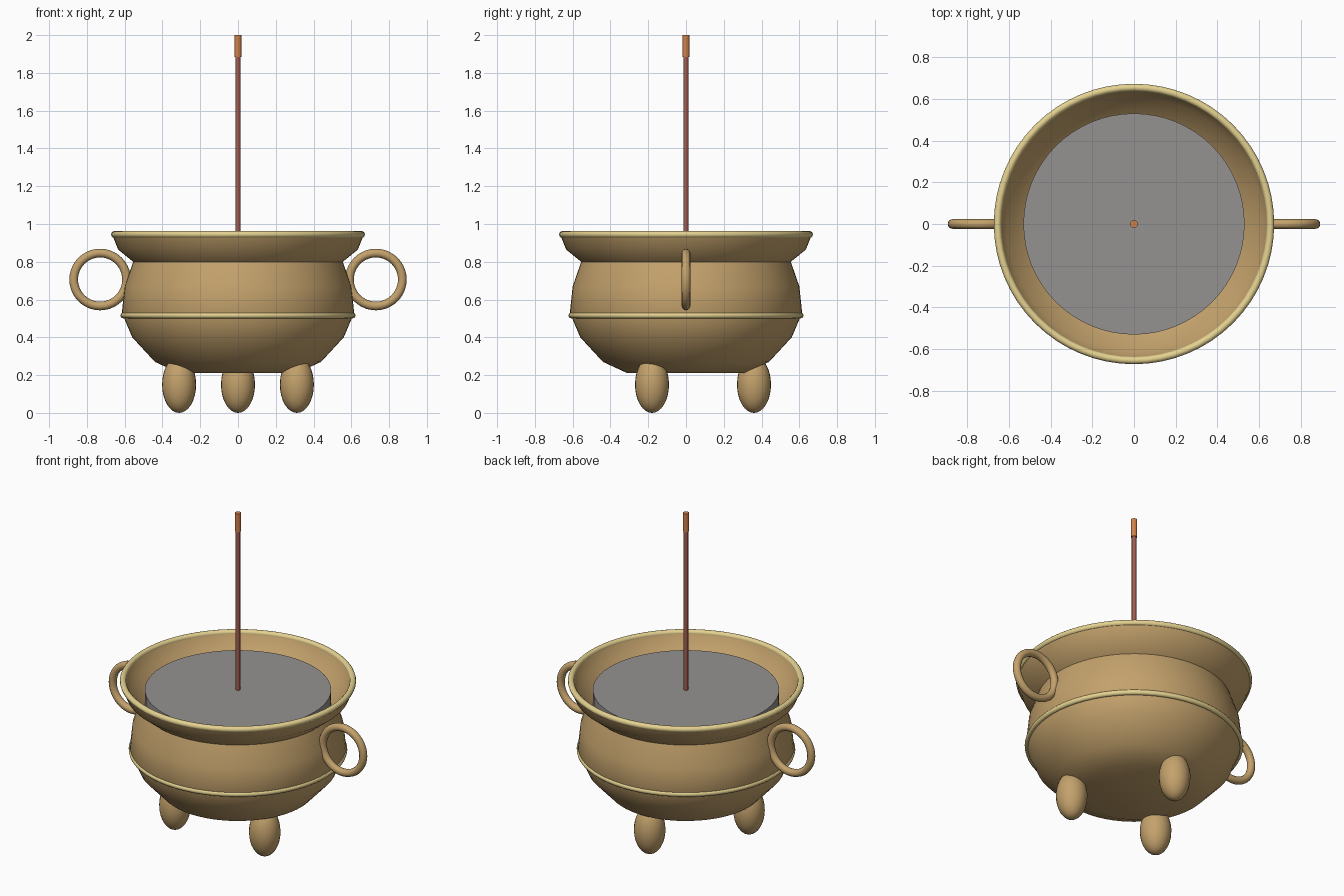
import bpy, bmesh, math
from mathutils import Matrix

if "Cube" in bpy.data.objects:
    bpy.data.objects.remove(bpy.data.objects["Cube"])


def material(name, rgb):
    m = bpy.data.materials.new(name)
    m.diffuse_color = (*rgb, 1)
    m.use_nodes = True
    m.node_tree.nodes["Principled BSDF"].inputs["Base Color"].default_value = m.diffuse_color
    return m


bronze = material("bronze", (0.55, 0.36, 0.15))
gold = material("pale_gold", (0.78, 0.64, 0.28))
ash_grey = material("ash_grey", (0.30, 0.29, 0.28))
stick_red = material("stick_red", (0.35, 0.11, 0.08))
tip_orange = material("tip_orange", (0.65, 0.22, 0.07))


def finish(ob, name, mat, angle=40):
    ob.name = name
    ob.data.materials.append(mat)
    bpy.ops.object.select_all(action='DESELECT')
    ob.select_set(True)
    bpy.context.view_layer.objects.active = ob
    bpy.ops.object.shade_smooth_by_angle(angle=math.radians(angle))
    return ob


def lathe(name, profile, mat, steps=64):
    bm = bmesh.new()
    verts = [bm.verts.new((r, 0, z)) for r, z in profile]
    edges = [bm.edges.new(p) for p in zip(verts, verts[1:])]
    bmesh.ops.spin(bm, geom=verts + edges, cent=(0, 0, 0), axis=(0, 0, 1),
                   angle=math.tau, steps=steps)
    bmesh.ops.remove_doubles(bm, verts=bm.verts, dist=1e-5)
    bmesh.ops.recalc_face_normals(bm, faces=bm.faces)
    me = bpy.data.meshes.new(name)
    bm.to_mesh(me)
    bm.free()
    ob = bpy.data.objects.new(name, me)
    bpy.context.collection.objects.link(ob)
    return finish(ob, name, mat, 60)


def torus(name, loc, major, minor, mat, rot=(0, 0, 0), segs=64):
    bpy.ops.mesh.primitive_torus_add(location=loc, rotation=rot, major_radius=major,
                                     minor_radius=minor, major_segments=segs, minor_segments=12)
    return finish(bpy.context.object, name, mat)


def cylinder(name, r, z0, z1, mat, sides=16):
    bpy.ops.mesh.primitive_cylinder_add(vertices=sides, radius=r, depth=z1 - z0,
                                        location=(0, 0, (z0 + z1) / 2))
    return finish(bpy.context.object, name, mat)


# Bowl: outer wall up to the flared lip, then the inner wall back down
lathe("bowl", [(0, 0.21), (0.31, 0.21), (0.44, 0.27), (0.56, 0.40), (0.615, 0.53),
               (0.60, 0.67), (0.555, 0.80), (0.635, 0.865), (0.665, 0.94), (0.64, 0.95),
               (0.61, 0.885), (0.525, 0.81), (0.56, 0.67), (0.575, 0.53), (0.52, 0.42),
               (0.42, 0.31), (0.30, 0.25), (0, 0.25)], bronze)

# Raised trims
torus("rim_trim", (0, 0, 0.945), 0.654, 0.018, gold)
torus("belly_trim", (0, 0, 0.516), 0.606, 0.016, gold)

# Ring handles
for side, x in (("left", -0.73), ("right", 0.73)):
    torus(side + "_handle", (x, 0, 0.706), 0.14, 0.023, bronze, (math.pi / 2, 0, 0), 40)

# Three egg-shaped feet
for i in range(3):
    a = math.radians(90 + 120 * i)
    bpy.ops.mesh.primitive_uv_sphere_add(segments=24, ring_count=16, radius=1,
                                         location=(0.36 * math.cos(a), 0.36 * math.sin(a), 0.15))
    foot = bpy.context.object
    foot.data.transform(Matrix.Diagonal((0.09, 0.09, 0.15, 1)))
    finish(foot, f"foot_{i + 1}", bronze)

# Ash filling and incense stick
cylinder("ash", 0.53, 0.79, 0.89, ash_grey, 64)
cylinder("incense_stick", 0.013, 0.85, 1.9, stick_red)
cylinder("glowing_tip", 0.018, 1.885, 2.0, tip_orange)
